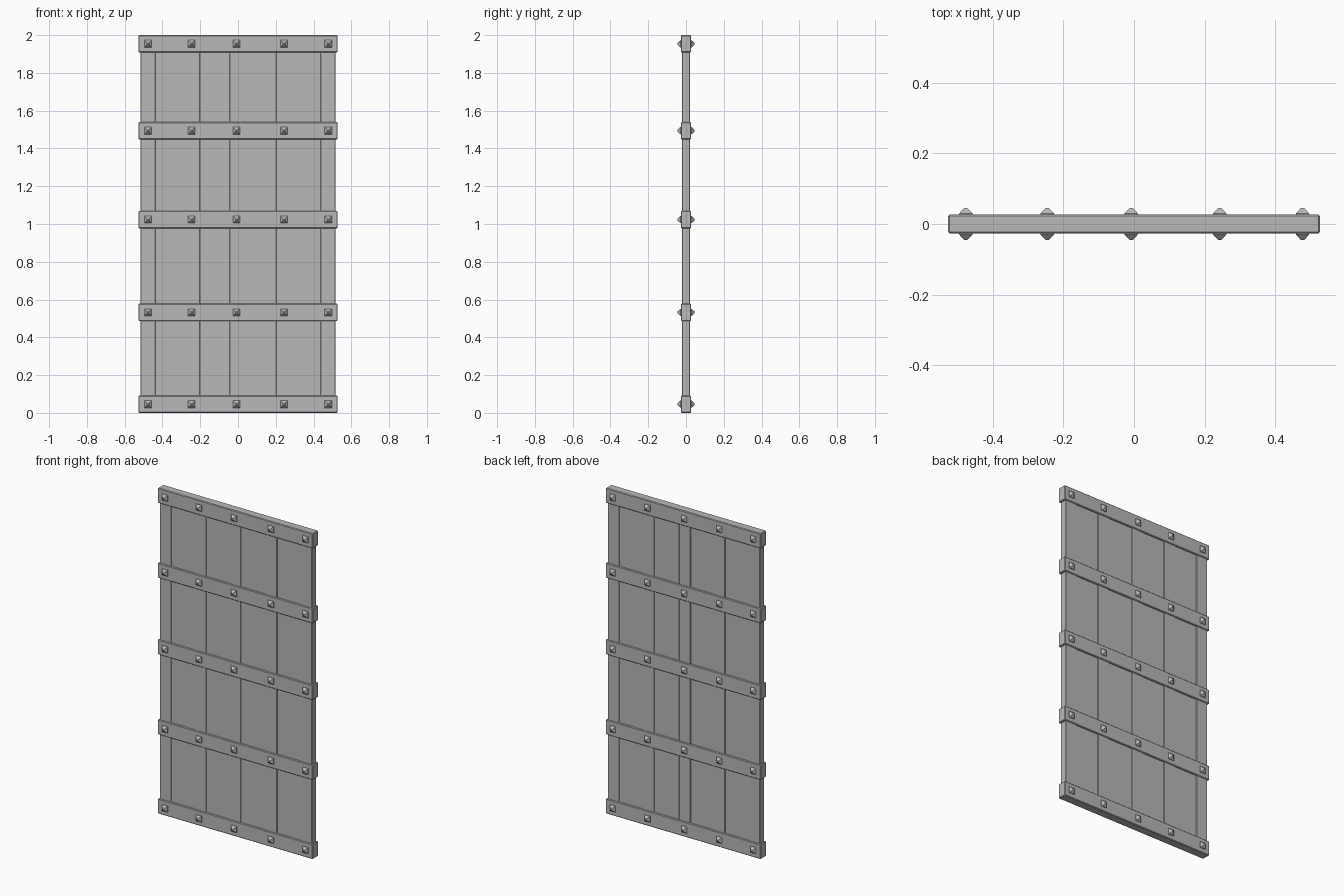
import bpy
import bmesh
from mathutils import Matrix, Vector

cube = bpy.data.objects.get("Cube")
if cube:
    bpy.data.objects.remove(cube, do_unlink=True)

# Single flat grey
grey = bpy.data.materials.new("plain grey")
grey.use_nodes = True
colour = (0.48, 0.48, 0.48, 1)
grey.diffuse_color = colour
grey.node_tree.nodes["Principled BSDF"].inputs["Base Color"].default_value = colour


def finish(name, bm, bevel=0):
    bmesh.ops.recalc_face_normals(bm, faces=bm.faces[:])
    mesh = bpy.data.meshes.new(name)
    bm.to_mesh(mesh)
    bm.free()
    mesh.materials.append(grey)
    obj = bpy.data.objects.new(name, mesh)
    bpy.context.collection.objects.link(obj)
    if bevel:
        mod = obj.modifiers.new("chamfer", "BEVEL")
        mod.width = bevel
        mod.segments = 1
    return obj


def box(name, x0, x1, depth, z0, z1, bevel=0):
    bm = bmesh.new()
    size = Matrix.Diagonal((x1 - x0, depth, z1 - z0, 1))
    centre = Matrix.Translation(((x0 + x1) / 2, 0, (z0 + z1) / 2))
    bmesh.ops.create_cube(bm, size=1, matrix=centre @ size)
    return finish(name, bm, bevel)


def stud(name, x, z, side):
    # Square block rising to a blunt pyramid
    bm = bmesh.new()
    rings = []
    for half, y in ((0.019, 0.02), (0.019, 0.03), (0.004, 0.046)):
        rings.append([bm.verts.new(Vector((x + sx * half, side * y, z + sz * half)))
                      for sx, sz in ((-1, -1), (1, -1), (1, 1), (-1, 1))])
    for low, high in zip(rings, rings[1:]):
        for i in range(4):
            j = (i + 1) % 4
            bm.faces.new((low[i], low[j], high[j], high[i]))
    bm.faces.new(rings[0])
    bm.faces.new(rings[-1])
    finish(name, bm)


# Vertical battens with wide planks between them
batten_x = [-0.477, -0.24, -0.006, 0.24, 0.477]
half = 0.039
for i, x in enumerate(batten_x):
    box(f"batten_{i + 1}", x - half, x + half, 0.042, 0.01, 1.99, 0.002)
for i, (a, b) in enumerate(zip(batten_x, batten_x[1:])):
    box(f"plank_{i + 1}", a + half - 0.004, b - half + 0.004, 0.035, 0.01, 1.99)

# Chamfered crossbars with studs on both faces
stud_x = [-0.477, -0.246, -0.008, 0.243, 0.478]
bar_z = [0.046, 0.532, 1.023, 1.494, 1.954]
for row, z in enumerate(bar_z):
    box(f"crossbar_{row + 1}", -0.527, 0.527, 0.054, z - 0.046, z + 0.046, 0.004)
    for col, x in enumerate(stud_x):
        for side, label in ((-1, "front"), (1, "back")):
            stud(f"{label}_stud_{row + 1}_{col + 1}", x, z, side)
